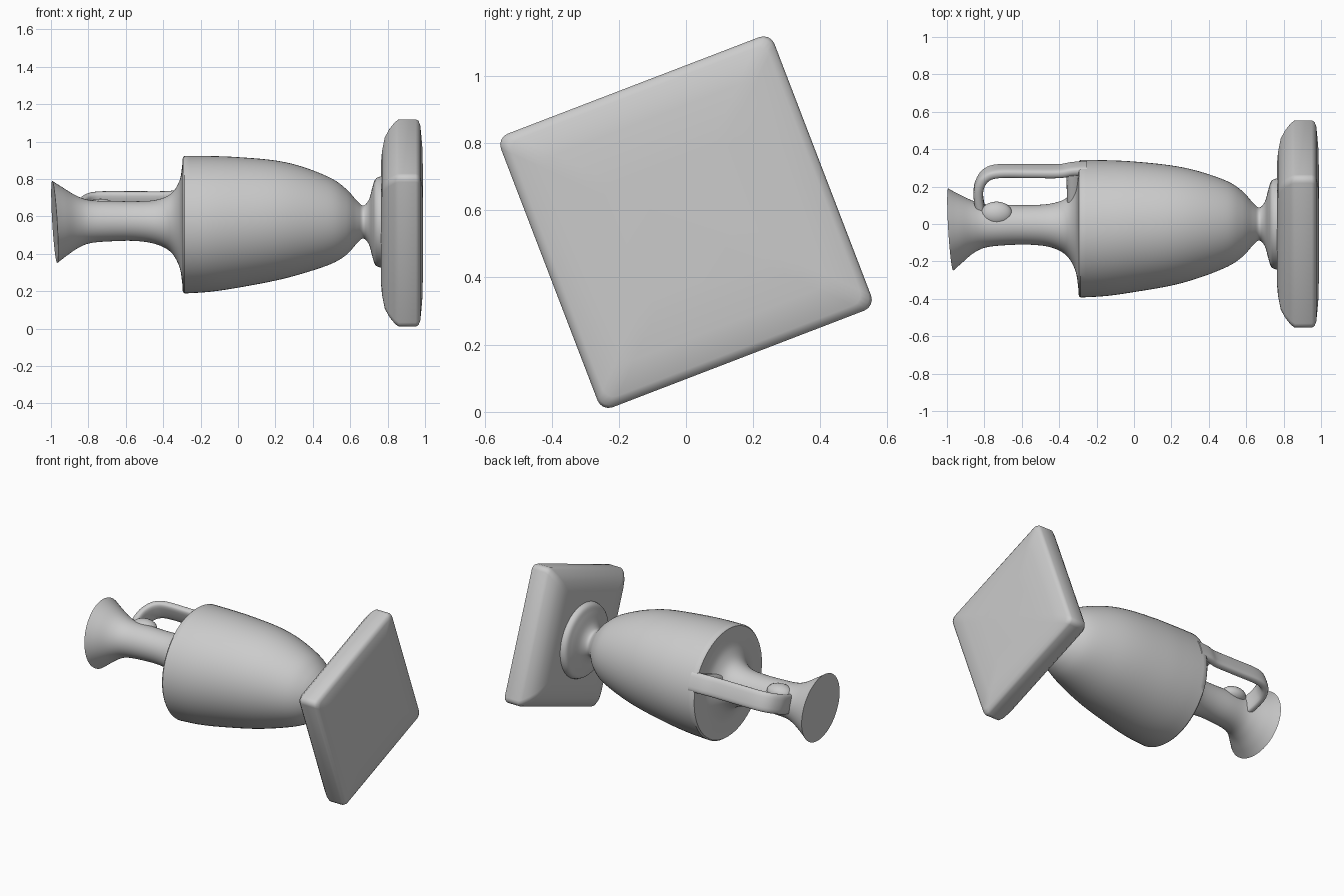
import bpy, bmesh, math
from mathutils import Vector

cube = bpy.data.objects.get("Cube")
if cube:
    bpy.data.objects.remove(cube, do_unlink=True)

stone = bpy.data.materials.new("grey stone")
stone.use_nodes = True
stone.diffuse_color = (0.6, 0.6, 0.6, 1)
stone.node_tree.nodes["Principled BSDF"].inputs["Base Color"].default_value = (0.6, 0.6, 0.6, 1)

TURN = math.radians(21)          # roll of plinth and handle about the long axis
CY, CZ = 0.0, 0.565              # long axis position


def spline(points, steps=5):
    """Smooth curve through the points."""
    p = [Vector(q) for q in points]
    p = [2 * p[0] - p[1]] + p + [2 * p[-1] - p[-2]]
    out = []
    for i in range(1, len(p) - 2):
        a, b, c, d = p[i - 1:i + 3]
        for s in range(steps):
            t = s / steps
            out.append(0.5 * (2 * b + (c - a) * t + (2 * a - 5 * b + 4 * c - d) * t * t
                              + (3 * b - a - 3 * c + d) * t ** 3))
    return out + [p[-2]]


def loft(name, rings, angle=40):
    """Skin closed rings of equal count and cap both ends."""
    bm = bmesh.new()
    loops = [[bm.verts.new(v) for v in ring] for ring in rings]
    n = len(loops[0])
    for a, b in zip(loops, loops[1:]):
        for i in range(n):
            j = (i + 1) % n
            bm.faces.new((a[i], a[j], b[j], b[i]))
    bm.faces.new(loops[0])
    bm.faces.new(loops[-1])
    bmesh.ops.recalc_face_normals(bm, faces=bm.faces)
    mesh = bpy.data.meshes.new(name)
    bm.to_mesh(mesh)
    bm.free()
    return finish(bpy.data.objects.new(name, mesh), angle, True)


def finish(obj, angle, link=False):
    if link:
        bpy.context.collection.objects.link(obj)
    obj.data.materials.append(stone)
    bpy.ops.object.select_all(action="DESELECT")
    obj.select_set(True)
    bpy.context.view_layer.objects.active = obj
    bpy.ops.object.shade_smooth_by_angle(angle=math.radians(angle))
    return obj


def rolled(x, r, w):
    """Point from along-axis, radial and sideways positions, rolled by TURN."""
    c, s = math.cos(TURN), math.sin(TURN)
    return (x, CY + r * c - w * s, CZ + r * s + w * c)


# Vessel: x, radius, centre y, centre z
neck = spline([(-0.98, 0.22, -0.03, 0.57), (-0.93, 0.185, -0.025, 0.57),
               (-0.86, 0.14, -0.015, 0.57), (-0.79, 0.115, -0.01, 0.572),
               (-0.68, 0.108, -0.005, 0.575), (-0.55, 0.106, -0.005, 0.575),
               (-0.44, 0.118, -0.008, 0.57), (-0.36, 0.155, -0.015, 0.565),
               (-0.315, 0.225, -0.02, 0.56), (-0.30, 0.30, -0.025, 0.558),
               (-0.295, 0.36, -0.025, 0.556)])
body = spline([(-0.285, 0.368, -0.025, 0.556), (-0.15, 0.363, -0.022, 0.56),
               (0.0, 0.349, -0.015, 0.568), (0.2, 0.321, -0.008, 0.578),
               (0.35, 0.284, -0.003, 0.58), (0.5, 0.228, 0, 0.575),
               (0.58, 0.175, 0, 0.57), (0.635, 0.115, 0, 0.57),
               (0.67, 0.088, 0, 0.57), (0.70, 0.12, 0, 0.57),
               (0.72, 0.19, 0, 0.57), (0.74, 0.235, 0, 0.57), (0.80, 0.25, 0, 0.57)])
rings = []
for x, r, cy, cz in neck + body:
    tilt = 0.06 * min(1, max(0, (-0.8 - x) / 0.18))     # slanted mouth
    ring = []
    for i in range(64):
        a = 2 * math.pi * i / 64
        dy, dz = r * math.cos(a), r * math.sin(a)
        ring.append((x - tilt * (dy + dz), cy + dy, cz + dz))
    rings.append(ring)
loft("vessel", rings)


# Square plinth with rounded corners and worn, domed faces
def square_ring(x, half, radius=0.035):
    ring = []
    for k, (sx, sy) in enumerate([(1, 1), (-1, 1), (-1, -1), (1, -1)]):
        for i in range(5):
            a = math.pi / 2 * (k + i / 4)
            ring.append(rolled(x, sx * (half - radius) + radius * math.cos(a),
                               sy * (half - radius) + radius * math.sin(a)))
    return ring


H = 0.437
loft("plinth", [square_ring(x, H * s) for x, s in
                [(0.765, 0.6), (0.77, 0.7), (0.785, 0.83), (0.81, 0.91), (0.84, 0.975),
                 (0.86, 1.0), (0.95, 1.0), (0.965, 0.985), (0.975, 0.94),
                 (0.985, 0.75), (0.99, 0.45)]])


# Strap handle: rounded rectangle swept along a path in the rolled plane
def strap(name, path, width, thick):
    pts = spline(path, 6)
    rings = []
    for i, p in enumerate(pts):
        d = (pts[min(i + 1, len(pts) - 1)] - pts[max(i - 1, 0)]).normalized()
        ring = []
        for k in range(20):
            a = 2 * math.pi * k / 20
            c, s = math.cos(a), math.sin(a)
            u = math.copysign(abs(c) ** 0.6, c) * thick / 2
            w = math.copysign(abs(s) ** 0.6, s) * width / 2
            ring.append(rolled(p.x - d.y * u, p.y + d.x * u, w))
        rings.append(ring)
    loft(name, rings, 60)


strap("handle", [(-0.82, 0.07), (-0.832, 0.16), (-0.825, 0.225), (-0.79, 0.28),
                 (-0.72, 0.303), (-0.55, 0.303), (-0.40, 0.303), (-0.33, 0.315),
                 (-0.25, 0.32)], 0.125, 0.052)
strap("handle_root", [(-0.325, 0.30), (-0.322, 0.2), (-0.32, 0.08)], 0.125, 0.075)

# Worn lump where the handle meets the neck
bpy.ops.mesh.primitive_uv_sphere_add(segments=24, ring_count=12, radius=1,
                                     location=(-0.735, 0.055, 0.645))
lump = bpy.context.object
lump.name = "handle_lump"
lump.scale = (0.085, 0.065, 0.05)
finish(lump, 60)
